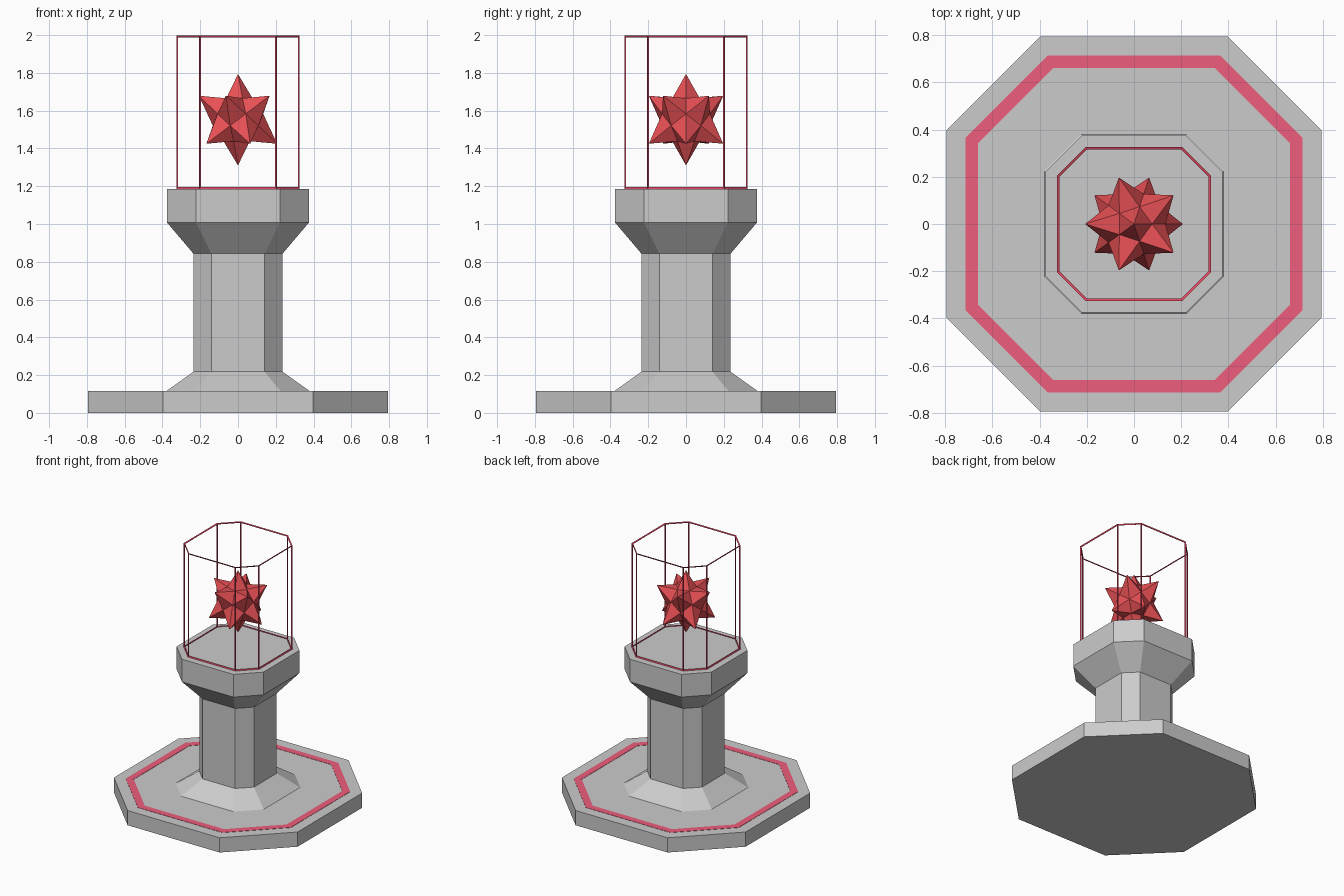
import bpy, bmesh, math
from mathutils import Vector

if "Cube" in bpy.data.objects:
    bpy.data.objects.remove(bpy.data.objects["Cube"])


def material(name, color):
    m = bpy.data.materials.new(name)
    m.diffuse_color = color
    m.use_nodes = True
    m.node_tree.nodes["Principled BSDF"].inputs["Base Color"].default_value = m.diffuse_color
    return m


def finish(name, bm, mat=None):
    bmesh.ops.recalc_face_normals(bm, faces=bm.faces)
    me = bpy.data.meshes.new(name)
    bm.to_mesh(me)
    bm.free()
    ob = bpy.data.objects.new(name, me)
    bpy.context.collection.objects.link(ob)
    if mat:
        me.materials.append(mat)
    return ob


def octagon(bm, half, corner, z):
    """Chamfered square: half width and half length of the long sides."""
    pts = [(half, -corner), (half, corner), (corner, half), (-corner, half),
           (-half, corner), (-half, -corner), (-corner, -half), (corner, -half)]
    return [bm.verts.new((x, y, z)) for x, y in pts]


def loft(name, profile, mat=None, closed=False):
    """Stack octagons; closed joins last to first (a ring), otherwise cap both ends."""
    bm = bmesh.new()
    rings = [octagon(bm, *p) for p in profile]
    pairs = list(zip(rings, rings[1:]))
    if closed:
        pairs.append((rings[-1], rings[0]))
    else:
        bm.faces.new(rings[0])
        bm.faces.new(rings[-1])
    for a, b in pairs:
        for i in range(8):
            j = (i + 1) % 8
            bm.faces.new((a[i], a[j], b[j], b[i]))
    return finish(name, bm, mat)


red_stripe = material("stripe_red", (0.86, 0.11, 0.20, 1))
red_frame = material("frame_red", (0.75, 0.06, 0.12, 1))
red_star = material("star_red", (0.80, 0.08, 0.09, 1))

# Pedestal: base slab, sloped foot, column and flared head
loft("pedestal", [(0.794, 0.398, 0), (0.794, 0.398, 0.115), (0.38, 0.225, 0.115),
                  (0.236, 0.141, 0.218), (0.236, 0.141, 0.843),
                  (0.375, 0.222, 1.007), (0.375, 0.222, 1.184)])

# Painted stripe on the base
loft("base_stripe", [(0.713, 0.366, 0.112), (0.713, 0.366, 0.117),
                     (0.661, 0.343, 0.117), (0.661, 0.343, 0.112)], red_stripe, closed=True)

# Display case frame
case = loft("case_frame", [(0.322, 0.203, 1.19), (0.322, 0.203, 1.994)], red_frame)
wire = case.modifiers.new("wire", 'WIREFRAME')
wire.thickness = 0.012
wire.offset = 0

# Floating star: twelve five-sided spikes
tips = [Vector((0, 0, 0.242)), Vector((0, 0, -0.242))]
for k in range(5):
    for start, z in ((math.pi, 0.127), (0, -0.127)):
        a = start + k * math.tau / 5
        tips.append(Vector((0.207 * math.cos(a), 0.207 * math.sin(a), z)))
hull = bmesh.new()
for t in tips:
    hull.verts.new(t)
bmesh.ops.convex_hull(hull, input=hull.verts)
hull.faces.index_update()
hull.verts.index_update()
star = bmesh.new()
spikes = [star.verts.new(v.co) for v in hull.verts]
valleys = [star.verts.new(f.calc_center_median().normalized() * 0.137) for f in hull.faces]
for e in hull.edges:
    c, d = [valleys[f.index] for f in e.link_faces]
    for v in e.verts:
        star.faces.new((spikes[v.index], c, d))
hull.free()
star_ob = finish("floating_star", star, red_star)
star_ob.location.z = 1.552
